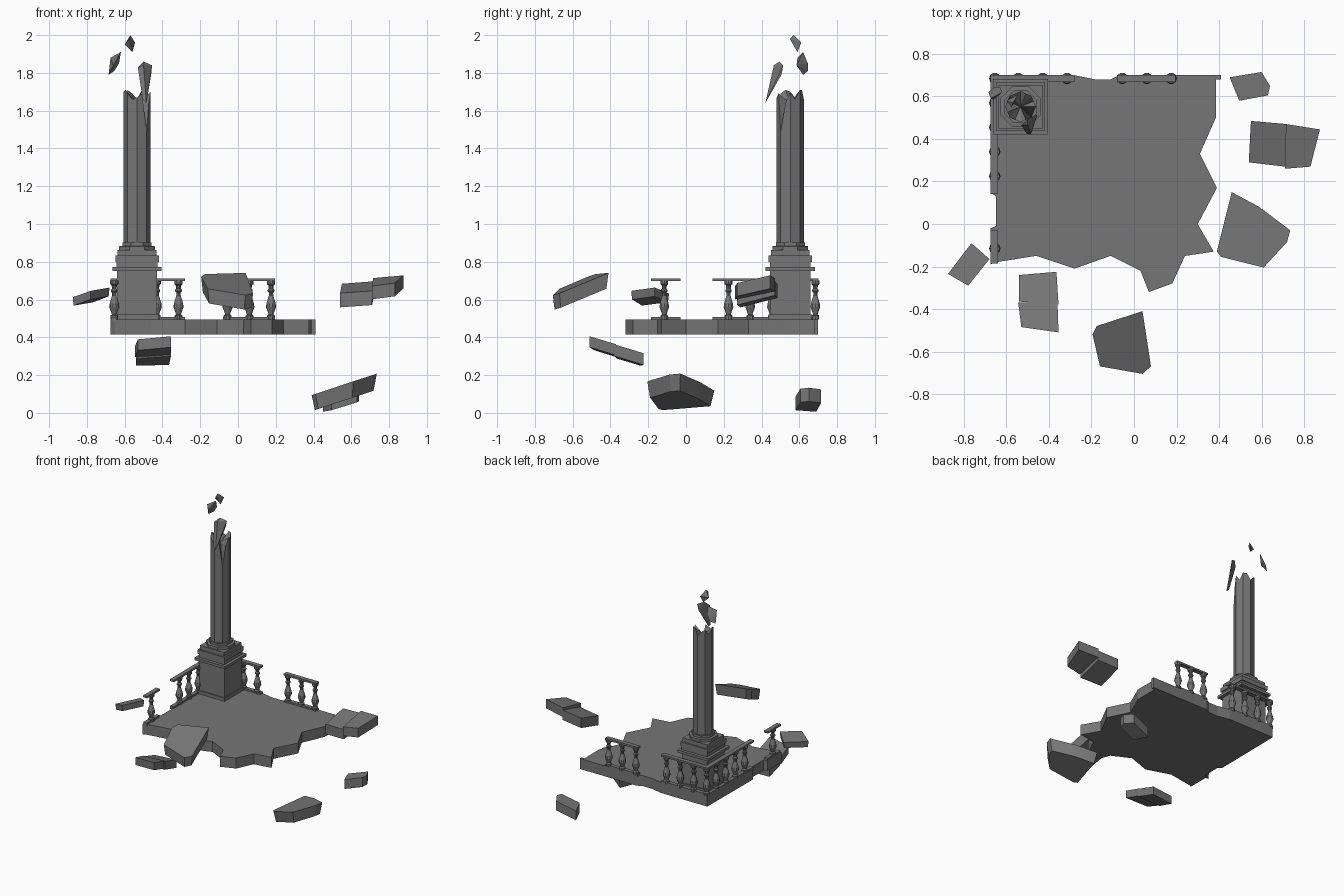
import bpy
import bmesh
import math
from mathutils import Vector

default_cube = bpy.data.objects.get("Cube")
if default_cube:
    bpy.data.objects.remove(default_cube, do_unlink=True)

stone = bpy.data.materials.new("grey_stone")
stone.use_nodes = True
stone.diffuse_color = (0.18, 0.18, 0.18, 1)
shader = next(n for n in stone.node_tree.nodes if n.type == "BSDF_PRINCIPLED")
shader.inputs["Base Color"].default_value = stone.diffuse_color
shader.inputs["Roughness"].default_value = 0.9

COLUMN = Vector((-0.534, 0.552, 0))
FLOOR = 0.495


def finish(name, bm):
    """Turn a bmesh into a named stone object."""
    bmesh.ops.recalc_face_normals(bm, faces=bm.faces[:])
    mesh = bpy.data.meshes.new(name)
    bm.to_mesh(mesh)
    bm.free()
    mesh.materials.append(stone)
    obj = bpy.data.objects.new(name, mesh)
    bpy.context.collection.objects.link(obj)
    return obj


def box(name, low, high):
    low, high = Vector(low), Vector(high)
    bm = bmesh.new()
    bmesh.ops.create_cube(bm, size=1)
    for v in bm.verts:
        v.co = (low + high) / 2 + v.co * (high - low)
    return finish(name, bm)


def slab_piece(name, outline, height, thickness, slope=(0, 0), taper=1.0):
    """Extrude a plan outline down from a tilted top plane."""
    bm = bmesh.new()
    middle = sum((Vector(p) for p in outline), Vector((0, 0))) / len(outline)
    tilt = Vector(slope)
    rings = []
    for drop, scale in ((0, 1), (thickness, taper)):
        ring = []
        for p in outline:
            offset = (Vector(p) - middle) * scale
            z = height + offset.dot(tilt) - drop
            ring.append(bm.verts.new((*(middle + offset), z)))
        bm.faces.new(ring)
        rings.append(ring)
    for i in range(len(outline)):
        j = (i + 1) % len(outline)
        bm.faces.new((rings[0][i], rings[0][j], rings[1][j], rings[1][i]))
    return finish(name, bm)


def shard(name, points):
    """Angular splinter as the hull of a few corners."""
    bm = bmesh.new()
    for p in points:
        bm.verts.new(p)
    bmesh.ops.convex_hull(bm, input=bm.verts[:])
    return finish(name, bm)


def lathe(name, profile, centre, sides, turn=0.0):
    """Closed faceted turning from radius, height pairs."""
    bm = bmesh.new()
    rings = []
    for radius, z in profile:
        ring = []
        for i in range(sides):
            a = turn + math.tau * i / sides
            ring.append(bm.verts.new((centre[0] + radius * math.cos(a),
                                      centre[1] + radius * math.sin(a), z)))
        rings.append(ring)
    for lower, upper in zip(rings, rings[1:]):
        for i in range(sides):
            j = (i + 1) % sides
            bm.faces.new((lower[i], lower[j], upper[j], upper[i]))
    bm.faces.new(rings[0])
    bm.faces.new(rings[-1])
    return finish(name, bm)


# Broken terrace floor
slab_piece("terrace_floor", [
    (-.67, .7), (-.28, .7), (-.18, .68), (-.11, .68), (-.07, .7), (.41, .7),
    (.41, .68), (.385, .68), (.385, .5), (.31, .33), (.39, .17), (.3, 0),
    (.375, -.13), (.24, -.15), (.18, -.28), (.07, -.32), (.03, -.22),
    (-.11, -.15), (-.28, -.21), (-.46, -.15), (-.65, -.18), (-.675, -.19),
    (-.675, -.02), (-.65, -.01), (-.65, .13), (-.675, .15)], FLOOR, 0.08)

# Low curbs and handrails on the two finished sides
back_runs = [(-.67, -.28), (-.08, .195)]
left_runs = [(-.185, -.03), (.14, .7)]
for level, base, top, half in (("curb", FLOOR - .01, .508, .015),
                               ("handrail", .697, .711, .017)):
    for i, (a, b) in enumerate(back_runs):
        box(f"back_{level}_{i}", (a, .685 - half, base), (b, .685 + half, top))
    for i, (a, b) in enumerate(left_runs):
        box(f"right_{level}_{i}", (-.658 - half, a, base), (-.658 + half, b, top))

# Turned balusters
baluster_profile = [(.021, 0), (.021, .02), (.013, .027), (.019, .045),
                    (.027, .065), (.024, .085), (.012, .125), (.011, .14),
                    (.018, .148), (.018, .156), (.012, .163), (.014, .18),
                    (.022, .187), (.022, .205)]
spacing = 0.115
spots = [(x0 + spacing * i, .685) for x0 in (-.545, -.055) for i in range(3)]
spots += [(-.655, .225 + spacing * i) for i in range(4)]
spots += [(-.655, -.115), (-.655, .685)]
for i, spot in enumerate(spots):
    profile = [(r, FLOOR + h) for r, h in baluster_profile]
    obj = lathe(f"baluster_{i}", profile, spot, 10)

# Square pedestal with stepped mouldings
for part, half, base, top in (("plinth", .115, FLOOR, .52),
                              ("block", .106, .5, .76),
                              ("cornice", .13, .752, .772),
                              ("neck", .108, .77, .8),
                              ("upper_band", .115, .8, .832),
                              ("upper_step", .103, .83, .862)):
    box(f"pedestal_{part}", COLUMN + Vector((-half, -half, base)),
        COLUMN + Vector((half, half, top)))
lathe("column_base", [(.103, .86), (.103, .882), (.083, .884), (.083, .902)],
      COLUMN, 8, math.pi / 8)

# Octagonal shaft with a splintered, hollow top
bm = bmesh.new()
tops = [1.7, 1.66, 1.71, 1.71, 1.66, 1.69, 1.71, 1.67,
        1.7, 1.71, 1.69, 1.66, 1.67, 1.69, 1.49, 1.64]
radius = 0.072
foot, rim = [], []
for i, z in enumerate(tops):
    a = math.tau * i / len(tops)
    r = radius * (math.cos(math.pi / 8) if i % 2 else 1)
    edge = COLUMN + Vector((r * math.cos(a), r * math.sin(a), 0))
    foot.append(bm.verts.new(edge + Vector((0, 0, .89))))
    rim.append(bm.verts.new(edge + Vector((0, 0, z))))
core = bm.verts.new(COLUMN + Vector((0, 0, 1.64)))
bm.faces.new(foot)
for i in range(len(tops)):
    j = (i + 1) % len(tops)
    bm.faces.new((foot[i], foot[j], rim[j], rim[i]))
    bm.faces.new((rim[i], rim[j], core))
finish("column_shaft", bm)

# Splinters floating above the column
shard("long_splinter", [(-.53, .465, 1.83), (-.5, .495, 1.86), (-.455, .515, 1.84),
                        (-.46, .505, 1.79), (-.485, .42, 1.64),
                        (-.505, .425, 1.66), (-.5, .465, 1.84)])
shard("middle_splinter", [(-.685, .62, 1.79), (-.675, .59, 1.88), (-.66, .585, 1.84),
                          (-.62, .62, 1.91), (-.63, .645, 1.85), (-.655, .645, 1.81)])
shard("small_splinter", [(-.6, .58, 1.95), (-.57, .57, 2.0), (-.545, .61, 1.96),
                         (-.56, .59, 1.91), (-.575, .55, 1.98)])

# Floor fragments drifting around the terrace
slab_piece("side_fragment_inner", [(.55, .485), (.72, .47), (.71, .27), (.54, .29)],
           .665, .075, (.1, .25))
slab_piece("side_fragment_outer", [(.715, .47), (.875, .445), (.83, .27), (.71, .26)],
           .7, .07, (.12, .2))
slab_piece("low_fragment", [(.46, .15), (.59, .08), (.735, -.03), (.72, -.085),
                            (.61, -.205), (.41, -.155), (.39, -.13)],
           .15, .085, (.33, 0), .9)
slab_piece("back_fragment", [(.45, .69), (.6, .715), (.64, .65), (.63, .605), (.495, .58)],
           .11, .072, (.3, .05))
slab_piece("front_fragment_inner", [(-.54, -.24), (-.365, -.225), (-.355, -.38),
                                    (-.54, -.365)], .335, .062, (.05, -.3))
slab_piece("front_fragment_outer", [(-.545, -.37), (-.36, -.37), (-.355, -.51),
                                    (-.53, -.485)], .378, .058, (.05, -.3))
slab_piece("broad_front_fragment", [(.04, -.41), (.08, -.67), (.04, -.705),
                                    (-.16, -.67), (-.195, -.52), (-.175, -.48)],
           .685, .08, (-.1, .4), .93)
slab_piece("corner_fragment", [(-.875, -.235), (-.765, -.09), (-.68, -.165), (-.78, -.29)],
           .638, .045, (.3, -.1), .95)
